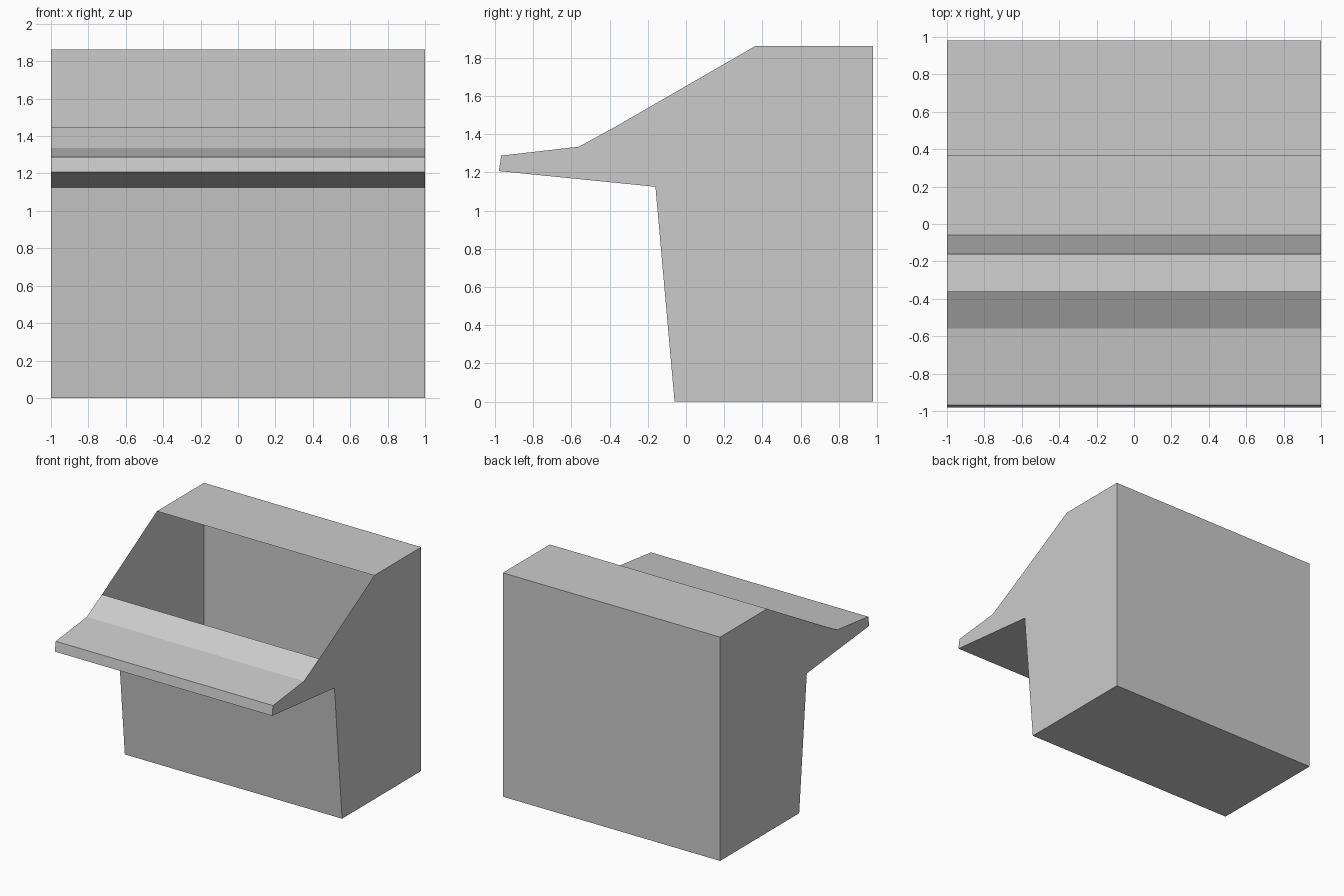
import bpy
import bmesh

cube = bpy.data.objects.get("Cube")
if cube:
    bpy.data.objects.remove(cube, do_unlink=True)

# One plain grey for the whole sheet shell
grey = bpy.data.materials.new("light_grey")
grey.use_nodes = True
colour = (0.6, 0.6, 0.6, 1)
grey.diffuse_color = colour
grey.node_tree.nodes["Principled BSDF"].inputs["Base Color"].default_value = colour

# Side outline as (y, z): base, leaning front, shelf, sloped opening, top, back
outline = [(0.98, 0), (-0.06, 0), (-0.16, 1.125), (-0.98, 1.207),
           (-0.968, 1.288), (-0.56, 1.335), (-0.36, 1.445),
           (0.363, 1.862), (0.98, 1.862)]
OPENING = 6  # the outline edge that starts here is left open

# Two side panels joined by sheet panels
bm = bmesh.new()
right = [bm.verts.new((-1, y, z)) for y, z in outline]
left = [bm.verts.new((1, y, z)) for y, z in outline]
bm.faces.new(right)
bm.faces.new(list(reversed(left)))
count = len(outline)
for i in range(count):
    j = (i + 1) % count
    if i != OPENING:
        bm.faces.new((right[j], right[i], left[i], left[j]))

bmesh.ops.recalc_face_normals(bm, faces=bm.faces)
mesh = bpy.data.meshes.new("cabinet_shell")
bm.to_mesh(mesh)
bm.free()
mesh.materials.append(grey)
shell = bpy.data.objects.new("cabinet_shell", mesh)
bpy.context.collection.objects.link(shell)
